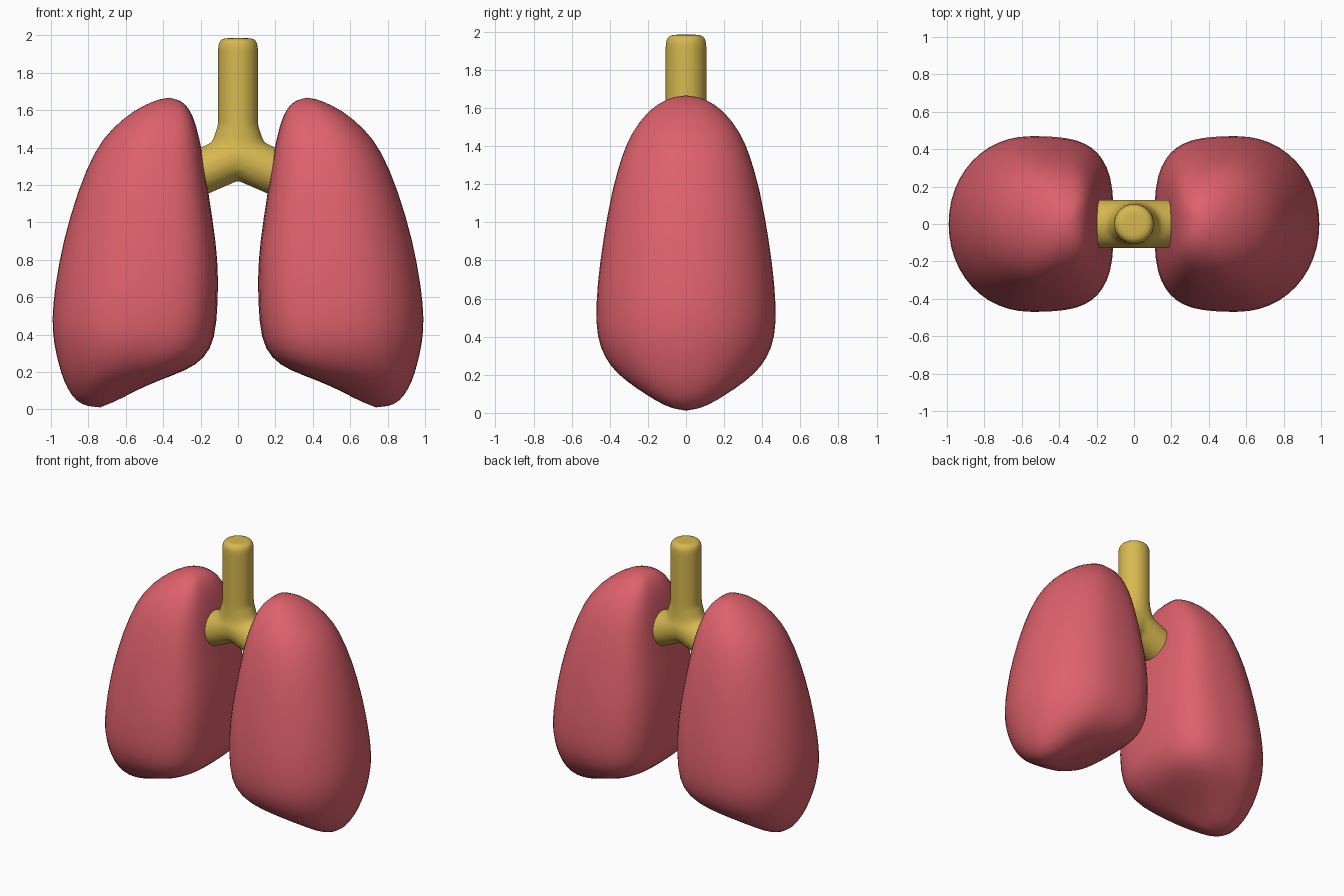
import bpy, bmesh, math
from mathutils import Vector

cube = bpy.data.objects.get("Cube")
if cube:
    bpy.data.objects.remove(cube)


def material(name, rgb):
    m = bpy.data.materials.new(name)
    m.use_nodes = True
    m.diffuse_color = (*rgb, 1)
    bsdf = m.node_tree.nodes["Principled BSDF"]
    bsdf.inputs["Base Color"].default_value = (*rgb, 1)
    bsdf.inputs["Roughness"].default_value = 0.6
    return m


pink = material("lung_pink", (0.73, 0.12, 0.15))
yellow = material("airway_yellow", (0.68, 0.48, 0.08))


def bridge(bm, rings):
    """Skin a list of vertex rings with quads."""
    n = len(rings[0])
    for a, b in zip(rings, rings[1:]):
        for i in range(n):
            j = (i + 1) % n
            bm.faces.new((a[i], a[j], b[j], b[i]))


def finish(bm, name, mat):
    bmesh.ops.recalc_face_normals(bm, faces=bm.faces)
    me = bpy.data.meshes.new(name)
    for f in bm.faces:
        f.smooth = True
    bm.to_mesh(me)
    bm.free()
    me.materials.append(mat)
    ob = bpy.data.objects.new(name, me)
    bpy.context.collection.objects.link(ob)
    return ob


# Lung sections from tip to base: inner x, inner z, outer x, outer z, half depth
SECTIONS = [
    (.29, 1.645, .44, 1.655, .10), (.24, 1.58, .56, 1.60, .20),
    (.205, 1.45, .68, 1.50, .285), (.185, 1.35, .77, 1.385, .335),
    (.155, 1.15, .86, 1.17, .395), (.115, .90, .94, .90, .44),
    (.10, .70, .985, .65, .47), (.11, .45, 1.0, .48, .48),
    (.14, .32, .99, .36, .455), (.22, .235, .965, .25, .40),
    (.34, .185, .935, .15, .32), (.50, .125, .89, .07, .21),
    (.62, .06, .84, .025, .12),
]


def lung(name, side, n=24):
    bm = bmesh.new()
    rings = []
    for xi, zi, xo, zo, d in SECTIONS:
        ring = []
        for i in range(n):
            a = 2 * math.pi * i / n
            c, s = math.cos(a), math.sin(a)
            p = 0.62 if c < 0 else 0.97     # squarer inner side, round outer side
            u = math.copysign(abs(c) ** p, c) * 0.5 + 0.5
            y = math.copysign(abs(s) ** p, s) * d
            ring.append(bm.verts.new((side * (xi + (xo - xi) * u), y, zi + (zo - zi) * u)))
        rings.append(ring)
    bridge(bm, rings)
    # Close the tip and the base with fans
    for ring, x, z in ((rings[0], .365, 1.67), (rings[-1], .74, .005)):
        tip = bm.verts.new((side * x, 0, z))
        for i in range(n):
            bm.faces.new((ring[i], ring[(i + 1) % n], tip))
    ob = finish(bm, name, pink)
    sub = ob.modifiers.new("smooth", "SUBSURF")
    sub.levels = sub.render_levels = 1


lung("left_lung", 1)
lung("right_lung", -1)


def tube(bm, stations, across, n=32):
    """Capped tube; each station is (centre, half width, half depth in y)."""
    rings = []
    for centre, w, d in stations:
        rings.append([bm.verts.new(centre + across * (w * math.cos(2 * math.pi * i / n))
                                   + Vector((0, d * math.sin(2 * math.pi * i / n), 0)))
                      for i in range(n)])
    bridge(bm, rings)
    bm.faces.new(rings[0])
    bm.faces.new(rings[-1])


# Windpipe flaring into two bronchi, fused into one surface
bm = bmesh.new()
pipe = [(1.28, .13, .12), (1.38, .175, .12), (1.44, .135, .112), (1.52, .108, .108),
        (1.94, .108, .108), (1.97, .10, .10), (1.985, .08, .08)]
tube(bm, [(Vector((0, 0, z)), w, d) for z, w, d in pipe], Vector((1, 0, 0)))
for side in (1, -1):
    axis = Vector((side * .3, 0, -.13))
    across = axis.cross(Vector((0, 1, 0))).normalized()
    start = Vector((0, 0, 1.355))
    tube(bm, [(start - axis * .2, .10, .11), (start, .122, .13), (start + axis, .122, .13)], across)
airway = finish(bm, "windpipe_and_bronchi", yellow)
remesh = airway.modifiers.new("fuse", "REMESH")
remesh.mode = "VOXEL"
remesh.voxel_size = 0.014
remesh.use_smooth_shade = True
relax = airway.modifiers.new("relax", "SMOOTH")
relax.factor = 0.5
relax.iterations = 6
